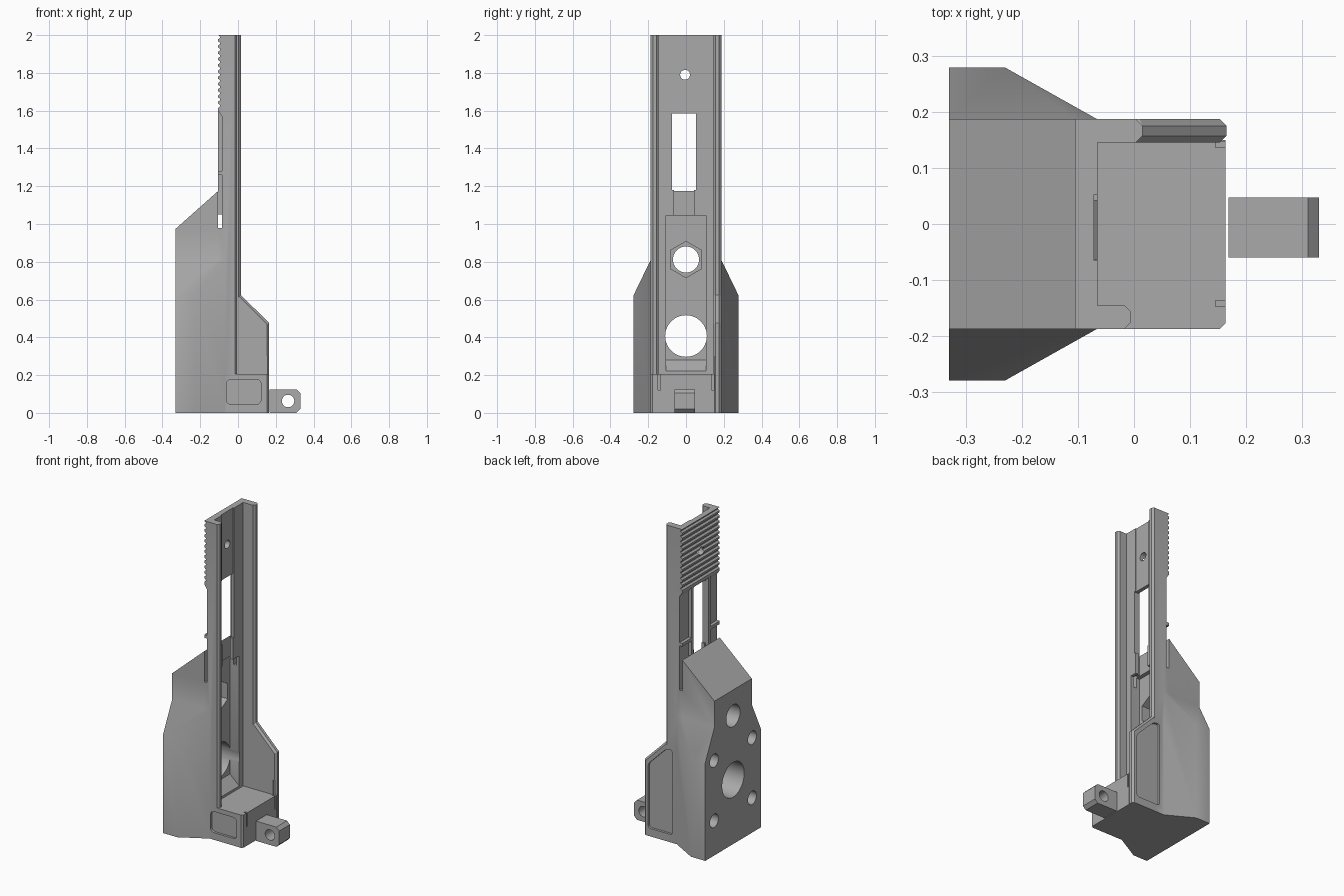
import bpy, bmesh, math
from mathutils import Vector

if "Cube" in bpy.data.objects:
    bpy.data.objects.remove(bpy.data.objects["Cube"])

grey = bpy.data.materials.new("grey")
grey.diffuse_color = (0.4, 0.4, 0.4, 1)
grey.use_nodes = True
grey.node_tree.nodes["Principled BSDF"].inputs["Base Color"].default_value = grey.diffuse_color


def hull(name, pts):
    """Convex solid around the points."""
    bm = bmesh.new()
    for p in pts:
        bm.verts.new(p)
    bmesh.ops.convex_hull(bm, input=bm.verts)
    bmesh.ops.dissolve_limit(bm, angle_limit=0.002, verts=bm.verts, edges=bm.edges)
    return finish(name, bm)


def finish(name, bm):
    bmesh.ops.recalc_face_normals(bm, faces=bm.faces)
    me = bpy.data.meshes.new(name)
    bm.to_mesh(me)
    bm.free()
    me.materials.append(grey)
    ob = bpy.data.objects.new(name, me)
    bpy.context.collection.objects.link(ob)
    return ob


def prism(name, outline, axis, a, b):
    """Extrude a 2D outline along an axis; outline holds the other two coordinates in order."""
    def at(p, t):
        q = list(p)
        q.insert("xyz".index(axis), t)
        return Vector(q)
    bm = bmesh.new()
    lo = [bm.verts.new(at(p, a)) for p in outline]
    hi = [bm.verts.new(at(p, b)) for p in outline]
    bm.faces.new(lo)
    bm.faces.new(hi)
    n = len(lo)
    for i in range(n):
        bm.faces.new((lo[i], lo[(i + 1) % n], hi[(i + 1) % n], hi[i]))
    return finish(name, bm)


def box(name, x, y, z):
    return prism(name, [(x[0], y[0]), (x[1], y[0]), (x[1], y[1]), (x[0], y[1])], "z", *z)


def circle(u, v, r, n=40):
    return [(u + r * math.sin(2 * math.pi * i / n), v + r * math.cos(2 * math.pi * i / n))
            for i in range(n)]


def rounded(pts, r, n=5):
    """Round the corners of a 2D outline."""
    out = []
    for i, p in enumerate(pts):
        p = Vector(p)
        a = p + (Vector(pts[i - 1]) - p).normalized() * r
        b = p + (Vector(pts[(i + 1) % len(pts)]) - p).normalized() * r
        for k in range(n + 1):
            t = k / n
            out.append(tuple(a * (1 - t) ** 2 + p * 2 * t * (1 - t) + b * t * t))
    return out


def combine(target, other, op):
    mod = target.modifiers.new(op, "BOOLEAN")
    mod.operation, mod.solver, mod.object = op, "EXACT", other
    bpy.context.view_layer.objects.active = target
    bpy.ops.object.modifier_apply(modifier=mod.name)
    bpy.data.objects.remove(other)


# Tall channel with chamfered wall tips
W, I = 0.187, 0.145
body = prism("channel_body", [
    (-0.105, -W), (-0.017, -W), (-0.005, -0.175), (-0.005, -0.157), (-0.017, -I), (-0.065, -I),
    (-0.065, I), (0.003, I), (0.015, 0.157), (0.015, 0.175), (0.003, W), (-0.105, W)],
    "z", 0, 2)

# Serrations and thinned back above the grip
for i in range(12):
    z = 1.615 + i * 0.033
    combine(body, prism("groove", [(-0.12, z), (-0.105, z), (-0.094, z + 0.008),
                                   (-0.094, z + 0.014), (-0.105, z + 0.022), (-0.12, z + 0.022)],
                        "y", -0.3, 0.3), "DIFFERENCE")
combine(body, prism("back_relief", [(-0.2, 0.98), (-0.085, 0.98), (-0.085, 1.57),
                                    (-0.105, 1.6), (-0.2, 1.6)], "y", -0.3, 0.3), "DIFFERENCE")

# Flared grip: wide base narrowing to the channel width
flare = []
for s in (-1, 1):
    for z in (0, 0.62):
        flare += [(-0.33, 0.279 * s, z), (-0.23, 0.279 * s, z)]
    flare += [(-0.066, W * s, 0), (-0.066, W * s, 0.81), (-0.33, W * s, 0.81)]
combine(body, hull("grip_base", flare), "UNION")
combine(body, prism("grip_top", [(-0.33, 0.7), (-0.105, 0.7), (-0.105, 1.175), (-0.33, 0.975)],
                    "y", -W, W), "UNION")

# Side flange with chamfered rim
rim = [(-0.066, 0), (0.165, 0), (0.165, 0.475), (0.015, 0.625), (-0.066, 0.625)]
edge = [(-0.066, 0), (0.153, 0), (0.153, 0.47), (0.01, 0.613), (-0.066, 0.613)]
combine(body, hull("flange", [(x, y, z) for y in (0.157, 0.175) for x, z in rim]
                   + [(x, y, z) for y in (I, W) for x, z in edge]), "UNION")

# Foot block and front cheek
combine(body, box("foot_block", (-0.08, 0.163), (-0.15, 0.15), (0, 0.207)), "UNION")
combine(body, prism("front_cheek", [(-0.07, -W), (0.153, -W), (0.163, -0.177), (0.163, -0.14),
                                    (-0.07, -0.14)], "z", 0, 0.207), "UNION")

# Rails and cross bar on the thinned back
for y in (-0.095, 0.075):
    combine(body, box("rail", (-0.105, -0.08), (y, y + 0.02), (1.05, 1.6)), "UNION")
for y in (-0.187, 0.09):
    combine(body, box("bar", (-0.105, -0.08), (y, y + 0.097), (1.26, 1.28)), "UNION")

# Openings in the channel floor
cuts = [
    box("slot", (-0.2, 0), (-0.074, 0.053), (1.18, 1.585)),
    box("lower_slot", (-0.1049, 0), (-0.063, 0.042), (1.0, 1.2)),
    box("floor_groove", (-0.071, -0.05), (-0.065, 0.053), (1.5, 2.1)),
    prism("pocket", [(-0.13, 0.28), (-0.05, 0.208), (-0.05, 1.045), (-0.13, 1.045)],
          "y", -0.105, 0.105),
    prism("pin_hole", circle(-0.005, 1.79, 0.026, 24), "x", -0.2, 0.1),
    prism("hex_pocket", circle(0, 0.812, 0.096, 6), "x", -0.2, -0.05),
    prism("upper_bore", circle(0, 0.812, 0.069), "x", -0.5, 0),
    prism("main_bore", circle(0, 0.407, 0.11, 56), "x", -0.5, 0),
]
# Blind screw holes in the rear face
for y in (-0.19, 0.19):
    for z in (0.22, 0.6):
        cuts.append(prism("screw_hole", circle(y, z, 0.042, 28), "x", -0.5, -0.23))
# Recessed side panels and the narrow foot slots
cuts.append(prism("flange_panel", rounded([(-0.035, 0.05), (0.135, 0.05), (0.135, 0.455),
                                           (0.005, 0.585), (-0.035, 0.585)], 0.02),
                  "y", 0.172, 0.3))
cuts.append(prism("cheek_panel", rounded([(-0.062, 0.045), (0.122, 0.045), (0.122, 0.178),
                                          (-0.062, 0.178)], 0.03), "y", -0.3, -0.172))
for y in (-0.147, 0.136):
    cuts.append(box("foot_slot", (0.145, 0.2), (y, y + 0.011), (0.12, 0.3)))
for c in cuts:
    combine(body, c, "DIFFERENCE")

# Lug with cross hole
lug = prism("lug", rounded([(0.168, 0), (0.33, 0), (0.33, 0.125), (0.168, 0.125)], 0.001, 1)[:2]
            + [(0.31, 0), (0.33, 0.02), (0.33, 0.105), (0.31, 0.125), (0.168, 0.125)],
            "y", -0.06, 0.047)
combine(lug, prism("lug_hole", circle(0.265, 0.063, 0.033, 32), "y", -0.2, 0.2), "DIFFERENCE")

for ob in (body, lug):
    bpy.ops.object.select_all(action="DESELECT")
    ob.select_set(True)
    bpy.context.view_layer.objects.active = ob
    bpy.ops.object.shade_smooth_by_angle(angle=math.radians(30))
